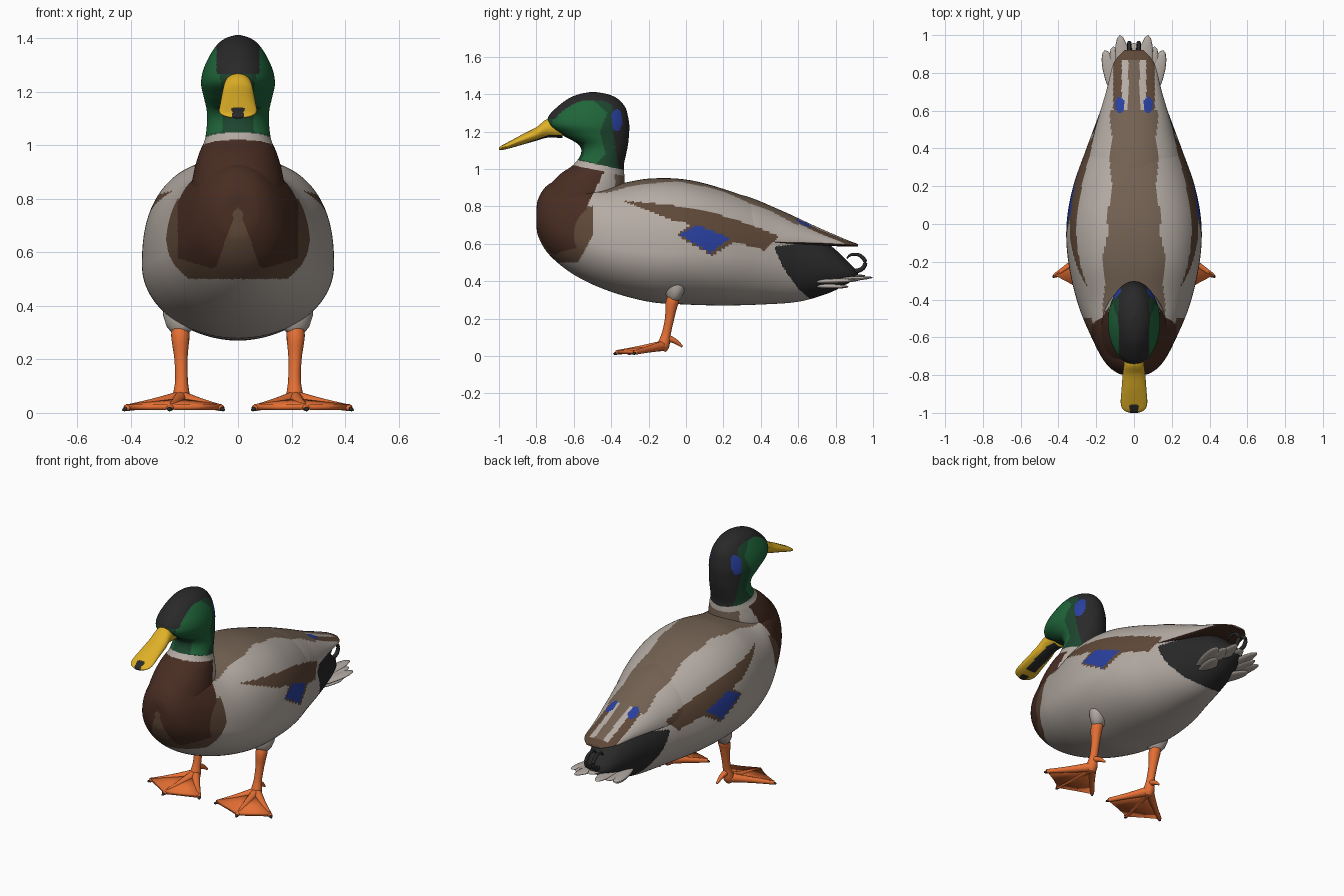
import bpy, bmesh, math
from mathutils import Vector, Matrix

if "Cube" in bpy.data.objects:
    bpy.data.objects.remove(bpy.data.objects["Cube"])

COLOURS = {
    "pale_grey": (0.46, 0.41, 0.37), "taupe": (0.17, 0.12, 0.085),
    "wing_brown": (0.115, 0.066, 0.04), "chestnut": (0.065, 0.026, 0.016),
    "black": (0.022, 0.022, 0.022), "dark_green": (0.012, 0.06, 0.027),
    "green": (0.014, 0.13, 0.042), "yellow": (0.74, 0.44, 0.02),
    "orange": (0.78, 0.16, 0.035), "blue": (0.022, 0.05, 0.34)}
NAMES = list(COLOURS)
MATS = []
for n, c in COLOURS.items():
    m = bpy.data.materials.new(n)
    m.diffuse_color = (*c, 1)
    m.use_nodes = True
    m.node_tree.nodes["Principled BSDF"].inputs["Base Color"].default_value = m.diffuse_color
    MATS.append(m)


def finish(name, bm, colour):
    """Make an object; colour is a name, or a rule from face centre and normal to a name."""
    bmesh.ops.recalc_face_normals(bm, faces=bm.faces[:])
    bm.normal_update()
    picks = [colour if isinstance(colour, str) else colour(f.calc_center_median(), f.normal)
             for f in bm.faces]
    used = [n for n in NAMES if n in picks]
    for f, n in zip(bm.faces, picks):
        f.material_index = used.index(n)
        f.smooth = True
    me = bpy.data.meshes.new(name)
    bm.to_mesh(me)
    bm.free()
    for n in used:
        me.materials.append(MATS[NAMES.index(n)])
    ob = bpy.data.objects.new(name, me)
    bpy.context.collection.objects.link(ob)
    return ob


def spline(keys, count):
    """Smooth samples through rows of numbers."""
    out, last = [], len(keys) - 1
    for i in range(count + 1):
        t = i / count * last
        k = min(int(t), last - 1)
        t -= k
        rows = [keys[max(0, min(last, k + d))] for d in (-1, 0, 1, 2)]
        out.append([0.5 * (2 * b + (c - a) * t + (2 * a - 5 * b + 4 * c - d) * t * t
                           + (3 * b - a - 3 * c + d) * t ** 3) for a, b, c, d in zip(*rows)])
    return out


def loft(name, rings, colour):
    bm = bmesh.new()
    vs = [[bm.verts.new(p) for p in r] for r in rings]
    n = len(vs[0])
    for a, b in zip(vs, vs[1:]):
        for i in range(n):
            bm.faces.new((a[i], a[(i + 1) % n], b[(i + 1) % n], b[i]))
    bm.faces.new(vs[0])
    bm.faces.new(vs[-1])
    return finish(name, bm, colour)


def oval(y, zb, zt, zc, w, n, segs):
    """Egg-shaped section across the body, with squareness n."""
    ring = []
    for i in range(segs):
        a = 2 * math.pi * i / segs
        c, s = math.cos(a), math.sin(a)
        e = 2 / n if s > 0 else 1
        x = w * math.copysign(abs(c) ** e, c)
        ring.append((x, y, zc + ((zt - zc) * s ** e if s > 0 else (zc - zb) * s)))
    return ring


def tube(name, keys, colour, count=16, segs=12):
    pts = spline(keys, count)
    rings = []
    for i, p in enumerate(pts):
        a, b = pts[max(i - 1, 0)], pts[min(i + 1, count)]
        q = (Vector(b[:3]) - Vector(a[:3])).to_track_quat('Z', 'X')
        rings.append([Vector(p[:3]) + q @ Vector((p[3] * math.cos(t), p[3] * math.sin(t), 0))
                      for t in (2 * math.pi * j / segs for j in range(segs))])
    return loft(name, rings, colour)


def leaf(name, p, q, width, thick, colour):
    """Flattened rounded feather, tuft or claw from p to q."""
    p, q = Vector(p), Vector(q)
    bm = bmesh.new()
    bmesh.ops.create_uvsphere(bm, u_segments=16, v_segments=10, radius=1)
    rot = (q - p).to_track_quat('Y', 'Z').to_matrix().to_4x4()
    bm.transform(Matrix.Translation((p + q) / 2) @ rot
                 @ Matrix.Diagonal((width, (q - p).length / 2, thick, 1)))
    return finish(name, bm, colour)


def inside(poly, y, z):
    hit = False
    for (y1, z1), (y2, z2) in zip(poly, poly[1:] + poly[:1]):
        if (z1 > z) != (z2 > z) and y < (y2 - y1) * (z - z1) / (z2 - z1) + y1:
            hit = not hit
    return hit


# marking outlines in side view
WING = [(-.34, .83), (-.1, .81), (.15, .765), (.35, .70), (.5, .64), (.42, .565), (.26, .61),
        (.14, .535), (-.05, .645), (.03, .705), (-.06, .72), (-.16, .76)]
SPECULUM = [(-.035, .65), (.06, .70), (.235, .63), (.13, .55)]
RUMP = [(.47, .585), (.6, .6), (.95, .64), (.95, .42), (.8, .32), (.68, .29), (.6, .36), (.52, .47)]
CHEEK = [(-.73, 1.18), (-.71, 1.27), (-.62, 1.36), (-.5, 1.37), (-.42, 1.3), (-.46, 1.2),
         (-.43, 1.08), (-.48, 1.03), (-.56, 1.05), (-.54, 1.14)]


def breast_colour(p):
    x = abs(p.x)
    edge = -.53 + max(0, p.z - .8) * .5 - max(0, .64 - p.z) * .55
    if p.y < edge and p.z > .5:
        notch = x < .075 * (.77 - p.z) / .2
        outer = x > .225 + max(0, p.z - .85) or p.z < .54 + .3 * max(0, x - .1)
        return "wing_brown" if outer or notch else "chestnut"
    if p.y < edge + .03 and .5 < p.z < .8:
        return "wing_brown"
    return None


def body_colour(p, n):
    b = breast_colour(p)
    if b:
        return b
    if inside(RUMP, p.y, p.z):
        return "black"
    if inside(SPECULUM, p.y, p.z):
        return "blue"
    if inside(WING, p.y, p.z):
        return "wing_brown"
    if p.z > .6 and abs(p.x) < max(.122, min(.16, .14 - .12 * p.y)) + .006 * math.sin(p.y * 25):
        return "taupe"
    return "pale_grey"


# body, breast to rump
keys = [(-.80, .72, .76, .74, .02, 2), (-.79, .64, .84, .74, .085, 2), (-.73, .54, .92, .70, .155, 2),
        (-.6, .435, .95, .64, .225, 2.1), (-.42, .35, .915, .58, .298, 2.3),
        (-.2, .29, .948, .555, .348, 2.45), (0, .275, .943, .55, .357, 2.4), (.2, .27, .893, .54, .322, 2.3),
        (.4, .275, .815, .53, .252, 2.2), (.6, .29, .69, .50, .178, 2), (.76, .335, .60, .47, .125, 2),
        (.87, .39, .50, .44, .075, 2), (.92, .42, .45, .435, .02, 2)]
loft("body", [oval(*k, 190) for k in spline(keys, 380)], body_colour)


# folded wings meeting over the rump
def wing_colour(p, n):
    x = abs(p.x)
    if n.z < -.5:
        return "chestnut"
    if ((p.y - .63) / .045) ** 2 + ((x - .075) / .025) ** 2 < 1:
        return "blue"
    if p.y < .6:
        if inside(WING, p.y, p.z):
            return "wing_brown"
        return "taupe" if x < .122 + .006 * math.sin(p.y * 25) else "pale_grey"
    if p.y > .87:
        return "wing_brown"
    return "taupe" if x < .03 else "pale_grey" if x < .065 else "wing_brown" if x < .11 else "pale_grey"


keys = [(.1, .61, .88, .63, .2, 2), (.3, .6, .86, .615, .257, 2), (.5, .59, .782, .61, .207, 2),
        (.7, .59, .69, .605, .148, 2), (.85, .585, .625, .597, .108, 2), (.92, .585, .598, .59, .05, 2)]
loft("folded_wings", [oval(*k, 110) for k in spline(keys, 130)], wing_colour)


# neck and head
def head_colour(p, n):
    x, d = abs(p.x), p.z - (1.008 - .21 * (p.y + .47))
    if d < -.016:
        c = breast_colour(p)
        return c or ("taupe" if p.y > -.38 and x < .15 else "pale_grey")
    if d < .016:
        return "pale_grey"
    if ((p.y + .37) / .03) ** 2 + ((p.z - 1.26) / .06) ** 2 < 1 and x > .04:
        return "blue"
    if p.z > 1.265 and x < .08 or p.y > -.39 + .15 * max(0, 1.2 - p.z) or p.z > 1.365:
        return "black"
    return "green" if x > .06 and inside(CHEEK, p.y, p.z) else "dark_green"


keys = [(.72, -.78, -.36, .16), (.82, -.783, -.34, .175), (.90, -.74, -.328, .165), (.97, -.675, -.33, .145),
        (1.02, -.605, -.332, .124), (1.08, -.562, -.32, .116), (1.13, -.575, -.31, .117),
        (1.18, -.66, -.305, .128), (1.23, -.735, -.303, .138), (1.28, -.735, -.31, .13),
        (1.33, -.69, -.325, .108), (1.375, -.63, -.365, .078), (1.4, -.57, -.42, .045),
        (1.412, -.505, -.49, .005)]
loft("neck_and_head", [[(w * math.cos(t), (f + b) / 2 + (b - f) / 2 * math.sin(t), z)
                        for t in (2 * math.pi * j / 120 for j in range(120))]
                       for z, f, b, w in spline(keys, 210)], head_colour)

# bill with dark nail
keys = [(-.66, 1.215, .05, .05), (-.74, 1.217, .05, .053), (-.8, 1.187, .036, .06),
        (-.88, 1.155, .027, .066), (-.95, 1.126, .018, .07), (-.985, 1.113, .012, .055), (-1, 1.106, .006, .02)]
loft("bill", [oval(y, z - h, z + h, z, w, 2, 48) for y, z, h, w in spline(keys, 60)],
     lambda p, n: "black" if abs(p.x) < .022 and p.y < -.955
     or n.z < -.6 and abs(p.x) < .035 and p.y > -.92 else "yellow")

leaf("centre_tail_feather", (0, .66, .41), (0, .96, .43), .05, .012, "pale_grey")
for s, side in ((1, "right"), (-1, "left")):
    # tail feathers, wing tips and curled feathers
    for x1, x2, y2, z1, z2 in ((.03, .075, 1.0, .395, .42), (.05, .11, .94, .385, .41),
                               (.07, .155, .92, .395, .405), (.05, .12, .87, .375, .37)):
        leaf(side + "_tail_feather", (s * x1, .64, z1), (s * x2, y2, z2), .043, .013, "pale_grey")
    tube(side + "_curl_feather", [(s * .02, .8, .5, .014), (s * .02, .88, .455, .013), (s * .025, .94, .465, .012),
                                  (s * .025, .958, .505, .011), (s * .025, .925, .54, .009),
                                  (s * .025, .88, .54, .007), (s * .025, .86, .52, .003)], "black", 30)
    # thigh, leg, toes and claws
    leaf(side + "_thigh", (s * .2, -.03, .52), (s * .218, -.072, .285), .075, .055, "pale_grey")
    tube(side + "_leg", [(s * .215, -.068, .335, .028), (s * .215, -.07, .3, .034), (s * .215, -.078, .27, .033),
                         (s * .213, -.088, .2, .025), (s * .211, -.105, .12, .024),
                         (s * .212, -.12, .06, .032), (s * .212, -.13, .03, .024)], "orange", 30, 16)
    tips = [(.42, -.275), (.255, -.375), (.06, -.3)]
    for x, y in tips:
        mid = ((x + .212) / 2, (y - .125) / 2)
        tube(side + "_toe", [(s * .212, -.12, .055, .028), (s * mid[0], mid[1], .036, .018),
                             (s * x, y, .018, .012)], "orange")
        d = Vector((x - .212, y + .125)).normalized() * .018
        leaf(side + "_claw", (s * (x - d.x), y - d.y, .02), (s * (x + d.x * .8), y + d.y * .8, .01),
             .009, .008, "black")
    tube(side + "_hind_toe", [(s * .212, -.11, .1, .02), (s * .205, -.06, .08, .014), (s * .2, -.02, .05, .006)],
         "orange")
    # webbing between the toes
    bm = bmesh.new()
    edge = [(.42, -.27, .022), (.335, -.315, .02), (.255, -.37, .022), (.155, -.33, .02), (.06, -.3, .022)]
    heel = bm.verts.new((s * .212, -.11, .05))
    rim = [bm.verts.new((s * x, y, z)) for x, y, z in edge]
    for a, b in zip(rim, rim[1:]):
        bm.faces.new((heel, a, b))
    web = finish(side + "_web", bm, "orange")
    mod = web.modifiers.new("thickness", 'SOLIDIFY')
    mod.thickness, mod.offset = .02, 0
